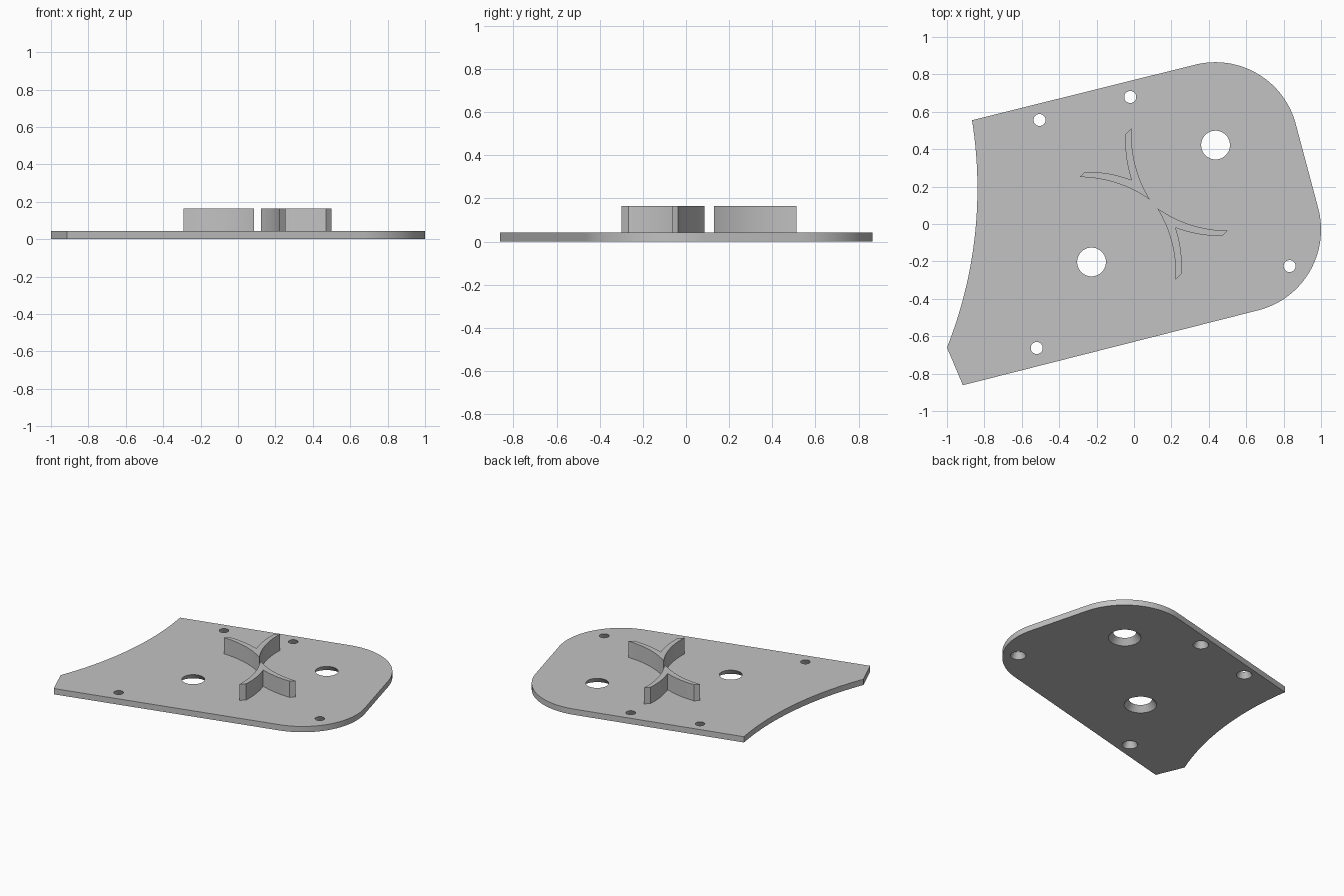
import bpy, bmesh, math
from mathutils import Vector

cube = bpy.data.objects.get("Cube")
if cube:
    bpy.data.objects.remove(cube)

PLATE_TOP, RIDGE_TOP = 0.043, 0.164

grey = bpy.data.materials.new("plain grey")
grey.use_nodes = True
grey.diffuse_color = (0.54, 0.54, 0.54, 1)
grey.node_tree.nodes["Principled BSDF"].inputs["Base Color"].default_value = (0.54, 0.54, 0.54, 1)


def add_object(name, bm):
    bmesh.ops.recalc_face_normals(bm, faces=bm.faces)
    mesh = bpy.data.meshes.new(name)
    bm.to_mesh(mesh)
    bm.free()
    obj = bpy.data.objects.new(name, mesh)
    bpy.context.collection.objects.link(obj)
    mesh.materials.append(grey)
    return obj


def prism(name, outline, low, high):
    bm = bmesh.new()
    face = bm.faces.new([bm.verts.new((p[0], p[1], low)) for p in outline])
    top = bmesh.ops.extrude_face_region(bm, geom=[face])
    verts = [g for g in top["geom"] if isinstance(g, bmesh.types.BMVert)]
    bmesh.ops.translate(bm, verts=verts, vec=(0, 0, high - low))
    return add_object(name, bm)


def arc(centre, radius, start, end, steps=32):
    angles = [math.radians(start + (end - start) * i / steps) for i in range(steps + 1)]
    return [(centre[0] + radius * math.cos(a), centre[1] + radius * math.sin(a)) for a in angles]


def bowed(p, q, sag, steps=16):
    # Shallow curve from p to q, bowed to the left of travel by sag
    p, q = Vector(p), Vector(q)
    side = Vector((p.y - q.y, q.x - p.x)).normalized()
    return [p.lerp(q, i / steps) + side * sag * 4 * (i / steps) * (1 - i / steps)
            for i in range(steps + 1)]


def smooth(obj):
    bpy.ops.object.select_all(action="DESELECT")
    bpy.context.view_layer.objects.active = obj
    obj.select_set(True)
    bpy.ops.object.shade_smooth_by_angle(angle=math.radians(25))


# Base plate: two rounded corners, concave left end, clipped corner
outline = arc((0.435, 0.42), 0.445, 104.2, 14.2)
outline += arc((0.555, -0.03), 0.445, 14.2, -75.8)
outline += [(-0.915, -0.862)]
outline += arc((-3.137, 0.19), 2.3, -21.7, 9.13)
plate = prism("base_plate", outline, 0, PLATE_TOP)

# Countersunk holes, wider underneath
holes = [(0.436, 0.422, 0.077, 0.11), (-0.227, -0.203, 0.077, 0.11)]
holes += [(x, y, 0.032, 0.053) for x, y in
          ((-0.505, 0.556), (-0.02, 0.679), (0.832, -0.225), (-0.52, -0.663))]
bm = bmesh.new()
for x, y, top_r, low_r in holes:
    flare = low_r - top_r
    cone = bmesh.ops.create_cone(bm, cap_ends=True, segments=48, depth=PLATE_TOP * 2,
                                 radius1=low_r + flare / 2, radius2=top_r - flare / 2)
    bmesh.ops.translate(bm, verts=cone["verts"], vec=(x, y, PLATE_TOP / 2))
cutter = add_object("hole_cutter", bm)
cutter.hide_render = True
cut = plate.modifiers.new("holes", "BOOLEAN")
cut.operation, cut.solver, cut.object = "DIFFERENCE", "EXACT", cutter
bpy.context.view_layer.objects.active = plate
bpy.ops.object.modifier_apply(modifier=cut.name)
bpy.data.objects.remove(cutter)
smooth(plate)

# Curved V-shaped ridges, the second turned half round about the middle
tip, crotch = (0.085, 0.13), (-0.013, 0.235)
left_arm = bowed((-0.262, 0.279), crotch, 0.012)
right_arm = bowed(crotch, (-0.045, 0.481), 0.012)
ridge = (bowed(tip, (-0.291, 0.251), -0.03) + left_arm + right_arm[1:]
         + bowed((-0.013, 0.513), tip, -0.03)[:-1])
turned = [(0.209 - p[0], 0.215 - p[1]) for p in ridge]
for name, points in (("back_ridge", ridge), ("front_ridge", turned)):
    smooth(prism(name, points, PLATE_TOP - 0.003, RIDGE_TOP))
